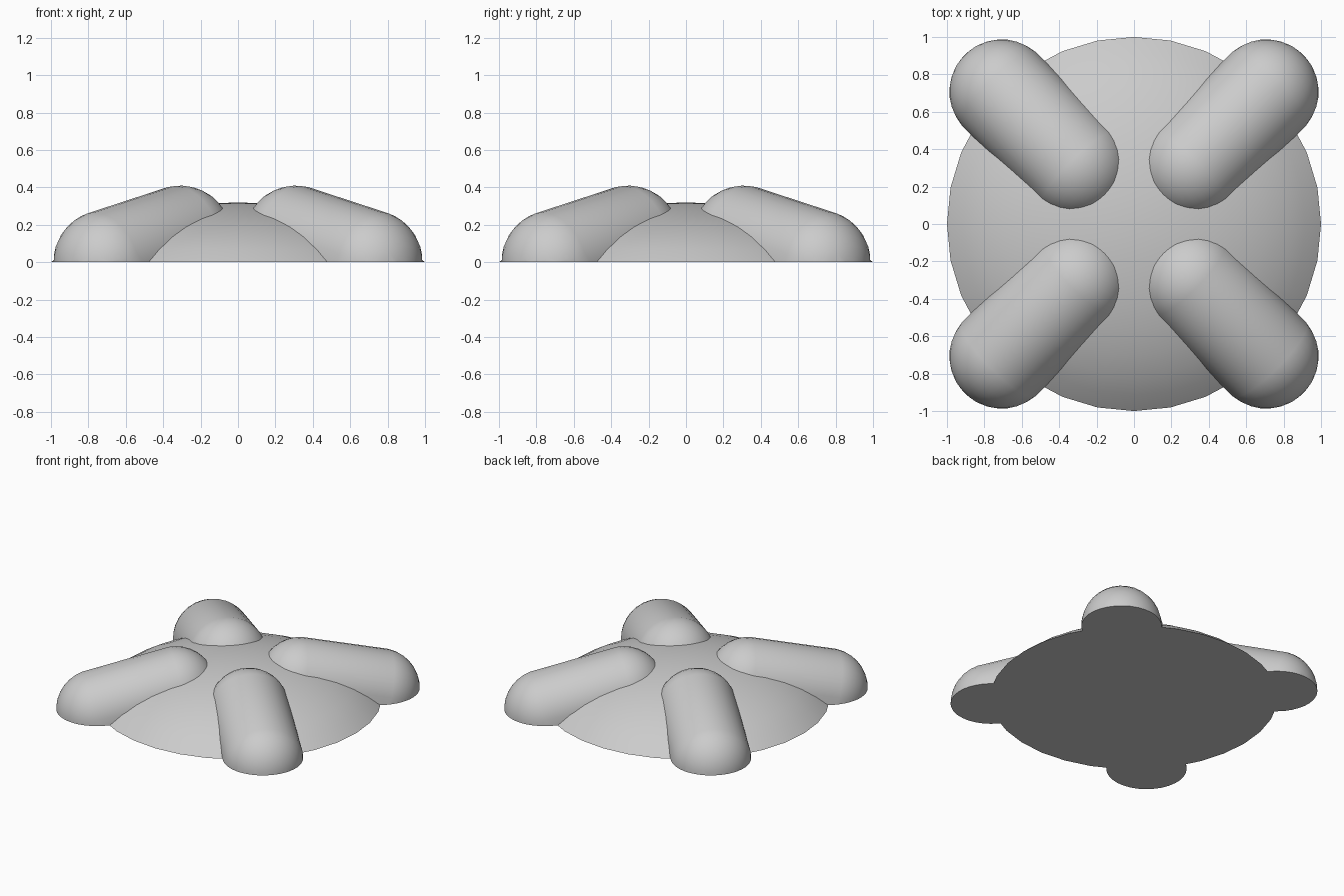
import bpy, bmesh, math
from mathutils import Vector, Matrix

if "Cube" in bpy.data.objects:
    bpy.data.objects.remove(bpy.data.objects["Cube"])


def cut_and_finish(bm, name):
    """Slice away everything below the ground, cap it and make a smooth object."""
    geom = bm.verts[:] + bm.edges[:] + bm.faces[:]
    cut = bmesh.ops.bisect_plane(bm, geom=geom, dist=1e-5, plane_co=(0, 0, 0),
                                 plane_no=(0, 0, 1), clear_inner=True)
    rim = [e for e in cut["geom_cut"] if isinstance(e, bmesh.types.BMEdge)]
    bmesh.ops.contextual_create(bm, geom=rim)
    bmesh.ops.recalc_face_normals(bm, faces=bm.faces)
    mesh = bpy.data.meshes.new(name)
    bm.to_mesh(mesh)
    bm.free()
    obj = bpy.data.objects.new(name, mesh)
    bpy.context.collection.objects.link(obj)
    bpy.ops.object.select_all(action='DESELECT')
    obj.select_set(True)
    bpy.context.view_layer.objects.active = obj
    bpy.ops.object.shade_smooth_by_angle(angle=math.radians(35))
    return obj


def capsule(name, start, end, radius):
    """Rounded bar between two points, built from a stretched sphere."""
    start, end = Vector(start), Vector(end)
    axis = end - start
    bm = bmesh.new()
    bmesh.ops.create_uvsphere(bm, u_segments=32, v_segments=17, radius=radius)
    for v in bm.verts:
        v.co.z += math.copysign(axis.length / 2, v.co.z)
    turn = axis.to_track_quat('Z', 'Y').to_matrix().to_4x4()
    bm.transform(Matrix.Translation((start + end) / 2) @ turn)
    return cut_and_finish(bm, name)


# Shallow dome: upper part of a flattened sphere
bm = bmesh.new()
bmesh.ops.create_uvsphere(bm, u_segments=32, v_segments=24, radius=1)
bm.transform(Matrix.Translation((0, 0, -0.32)) @ Matrix.Diagonal((1.1547, 1.1547, 0.64, 1)))
cut_and_finish(bm, "dome")

# Four sloping rounded arms on the diagonals
for side, sx in (("left", -1), ("right", 1)):
    for end, sy in (("front", -1), ("back", 1)):
        capsule(f"{end}_{side}_arm", (sx * 0.31, sy * 0.31, 0.13),
                (sx * 0.707, sy * 0.707, 0.0), 0.28)
